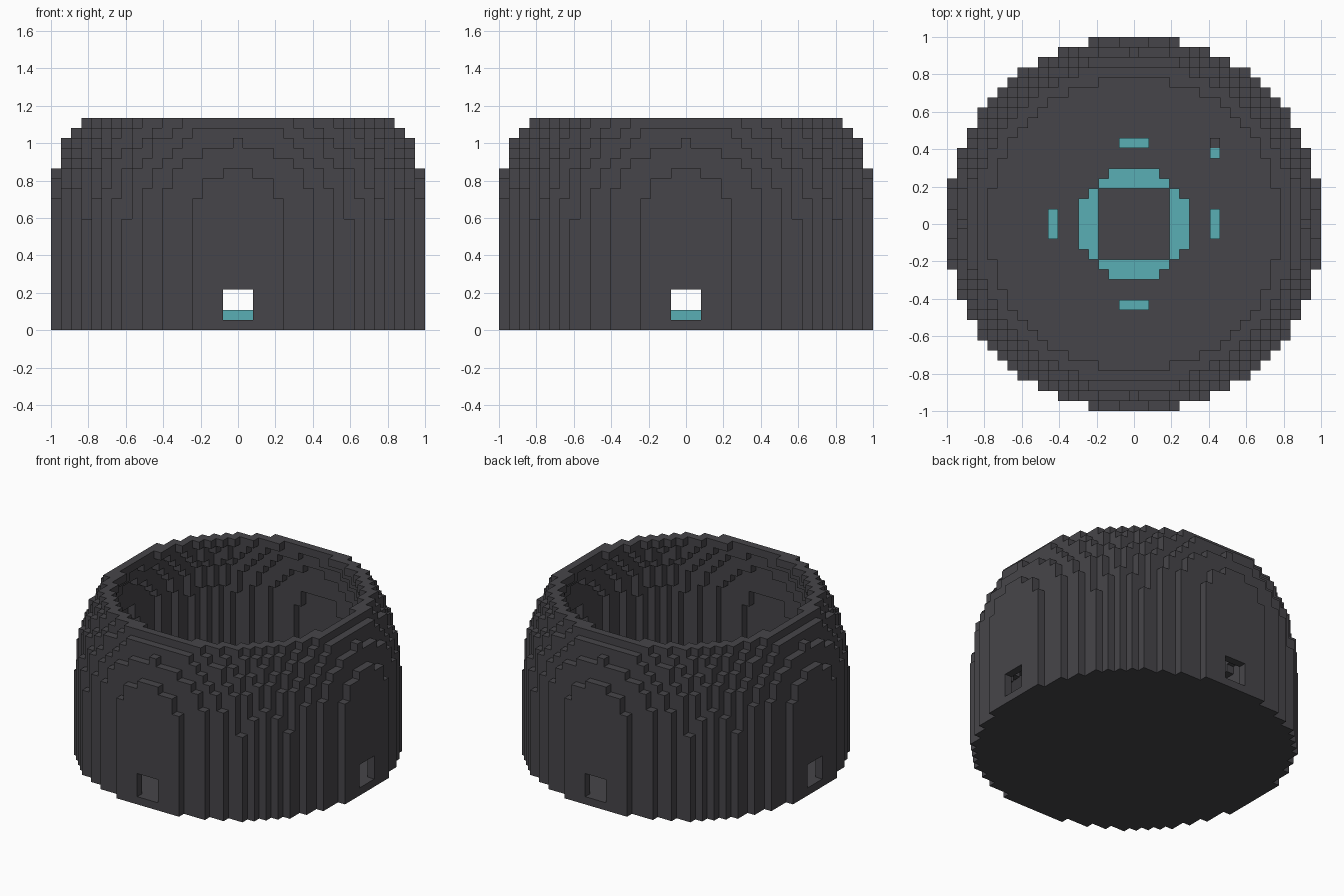
import bpy, bmesh
from mathutils import Vector

cube = bpy.data.objects.get("Cube")
if cube:
    bpy.data.objects.remove(cube, do_unlink=True)

CELLS = 37              # blocks across
UNIT = 2 / CELLS
HALF = CELLS // 2
LAYERS = 21
EQUATOR = 10.5          # layer where the wall starts to curve inward
OUTER_SQ, INNER_SQ = 346.2, 299.5


def material(name, colour):
    mat = bpy.data.materials.new(name)
    mat.use_nodes = True
    mat.diffuse_color = (*colour, 1)
    bsdf = mat.node_tree.nodes["Principled BSDF"]
    bsdf.inputs["Base Color"].default_value = (*colour, 1)
    bsdf.inputs["Roughness"].default_value = 0.9
    return mat


def build(name, blocks, solid, mat):
    """Make one object from the exposed sides of its blocks."""
    bm = bmesh.new()
    for block in blocks:
        for axis in range(3):
            for sign in (-1, 1):
                beside = list(block)
                beside[axis] += sign
                if tuple(beside) in solid:
                    continue
                n, u, v = Vector(), Vector(), Vector()
                n[axis] = sign / 2
                u[(axis + 1) % 3] = sign / 2
                v[(axis + 2) % 3] = 1 / 2
                mid = Vector(block) + Vector((0, 0, 0.5)) + n
                corners = (mid - u - v, mid + u - v, mid + u + v, mid - u + v)
                bm.faces.new([bm.verts.new(c * UNIT) for c in corners])
    bmesh.ops.remove_doubles(bm, verts=bm.verts, dist=UNIT / 100)
    mesh = bpy.data.meshes.new(name)
    bm.to_mesh(mesh)
    bm.free()
    mesh.materials.append(mat)
    obj = bpy.data.objects.new(name, mesh)
    bpy.context.collection.objects.link(obj)


charcoal = material("charcoal", (0.062, 0.06, 0.067))
teal = material("teal", (0.1, 0.43, 0.46))

span = range(-HALF, HALF + 1)
grid = [(x, y) for x in span for y in span]

# Floor: a full disc, one block thick
floor = {(x, y, 0) for x, y in grid if x * x + y * y <= OUTER_SQ}

# Wall: upright below the equator, then curving in like a sphere, open on top
wall = set()
for z in range(1, LAYERS):
    rise = max(0, z - EQUATOR) ** 2
    wall |= {(x, y, z) for x, y in grid
             if INNER_SQ < x * x + y * y + rise <= OUTER_SQ}

# Four windows, three blocks wide and high, just above the floor
wall = {(x, y, z) for x, y, z in wall
        if not (z <= 3 and min(abs(x), abs(y)) <= 1)}

# Ring around an open square in the middle of the floor
ring = {(x, y, 1) for x, y in grid
        if x * x + y * y <= 30 and max(abs(x), abs(y)) > 3}

# Four short strips facing the windows
strips = set()
for side in (-8, 8):
    for i in (-1, 0, 1):
        strips |= {(side, i, 1), (i, side, 1)}

# Single lamp block with a dark block behind it
lamp = {(8, 7, 1)}
lamp_base = {(8, 8, 1)}

parts = [("floor", floor, charcoal), ("wall", wall, charcoal),
         ("floor_ring", ring, teal), ("floor_strips", strips, teal),
         ("lamp_block", lamp, teal), ("lamp_base", lamp_base, charcoal)]
solid = set().union(*(blocks for _, blocks, _ in parts))
for name, blocks, mat in parts:
    build(name, sorted(blocks), solid, mat)
